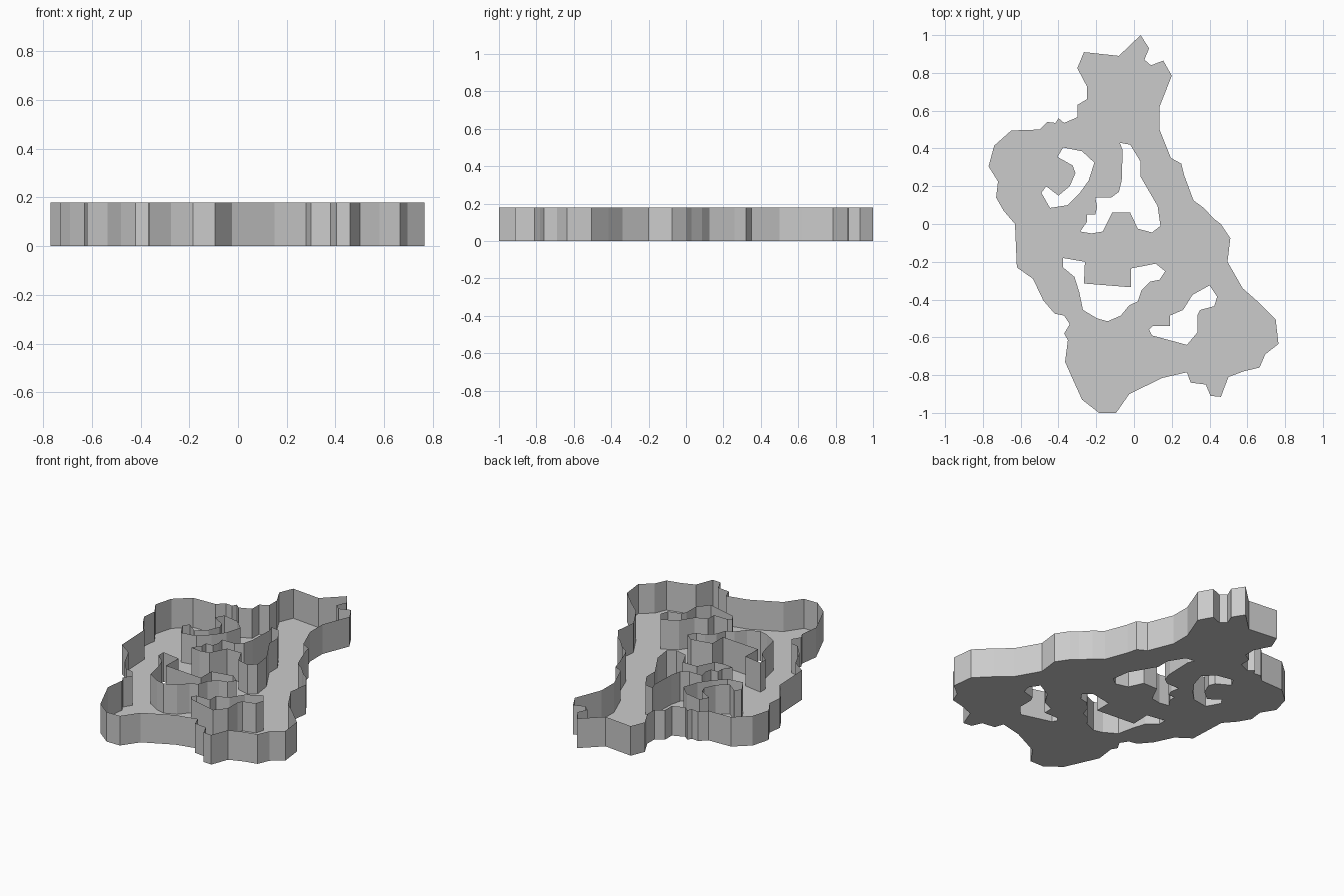
import bpy
from mathutils import Vector
from mathutils.geometry import tessellate_polygon

HEIGHT = 0.18

# Outer boundary, clockwise from the top tip
outline = [
    (.035, 1), (.08, .93), (.055, .87), (.09, .84), (.155, .865), (.2, .785), (.135, .62), (.135, .5),
    (.195, .35), (.25, .32), (.265, .26), (.315, .125), (.37, .085), (.42, .03), (.46, 0), (.51, -.075),
    (.495, -.2), (.575, -.34), (.66, -.415), (.75, -.505), (.765, -.635), (.695, -.69), (.665, -.76),
    (.58, -.78), (.5, -.81), (.46, -.915), (.405, -.91), (.38, -.85), (.3, -.84), (.28, -.785),
    (.15, -.815), (-.025, -.9), (-.095, -1), (-.185, -1), (-.275, -.93), (-.325, -.82), (-.365, -.73),
    (-.35, -.615), (-.37, -.58), (-.34, -.53), (-.37, -.485), (-.42, -.475), (-.48, -.405),
    (-.535, -.29), (-.62, -.23), (-.63, 0), (-.69, .07), (-.73, .14), (-.72, .225), (-.77, .305),
    (-.74, .415), (-.65, .495), (-.5, .5), (-.46, .54), (-.415, .535), (-.4, .56), (-.37, .535),
    (-.3, .565), (-.3, .63), (-.25, .66), (-.25, .73), (-.3, .825), (-.265, .91), (-.08, .89)]

# Four openings in the floor
hook_hole = [
    (-.375, .405), (-.275, .385), (-.21, .325), (-.24, .23), (-.29, .16), (-.35, .1), (-.445, .085),
    (-.49, .165), (-.465, .2), (-.4, .15), (-.34, .2), (-.31, .27), (-.325, .31), (-.405, .355)]
centre_hole = [
    (-.075, .43), (-.02, .42), (.035, .33), (.035, .25), (.125, .095), (.14, -.01), (.095, -.045),
    (.02, -.025), (-.02, .06), (-.115, .06), (-.165, -.04), (-.225, -.05), (-.285, -.04), (-.25, .01),
    (-.25, .05), (-.205, .05), (-.195, .09), (-.205, .14), (-.12, .14), (-.08, .17), (-.065, .23),
    (-.06, .39)]
lower_hole = [
    (-.375, -.18), (-.26, -.2), (-.265, -.315), (-.015, -.335), (-.015, -.235), (.115, -.21),
    (.165, -.25), (.135, -.295), (.085, -.305), (.04, -.35), (.02, -.41), (-.025, -.43), (-.07, -.485),
    (-.14, -.515), (-.195, -.5), (-.27, -.455), (-.29, -.36), (-.315, -.28), (-.375, -.23)]
right_hole = [
    (.4, -.325), (.44, -.385), (.425, -.435), (.35, -.455), (.335, -.485), (.335, -.575), (.28, -.64),
    (.095, -.59), (.08, -.56), (.1, -.54), (.19, -.54), (.19, -.485), (.26, -.455), (.31, -.375)]
holes = {"hook_hole_wall": hook_hole, "centre_hole_wall": centre_hole,
         "lower_hole_wall": lower_hole, "right_hole_wall": right_hole}


def add_mesh(name, verts, faces):
    mesh = bpy.data.meshes.new(name)
    mesh.from_pydata(verts, [], faces)
    mesh.update()
    obj = bpy.data.objects.new(name, mesh)
    bpy.context.collection.objects.link(obj)
    return obj


def add_wall(name, loop):
    """Open, thin wall rising from a clockwise loop; reversed loops face the hole."""
    n = len(loop)
    verts = [(x, y, z) for z in (0, HEIGHT) for x, y in loop]
    faces = [(i, i + n, (i + 1) % n + n, (i + 1) % n) for i in range(n)]
    add_mesh(name, verts, faces)


# Walls around the rim and each opening; the top stays open
add_wall("outer_wall", outline)
for name, loop in holes.items():
    add_wall(name, loop[::-1])

# Flat floor with the openings cut out, facing down
loops = [[Vector((x, y, 0)) for x, y in loop] for loop in [outline, *holes.values()]]
points = [p for loop in loops for p in loop]
tris = []
for a, b, c in tessellate_polygon(loops):
    up = (points[b] - points[a]).cross(points[c] - points[a]).z > 0
    tris.append((a, c, b) if up else (a, b, c))
add_mesh("floor", points, tris)
